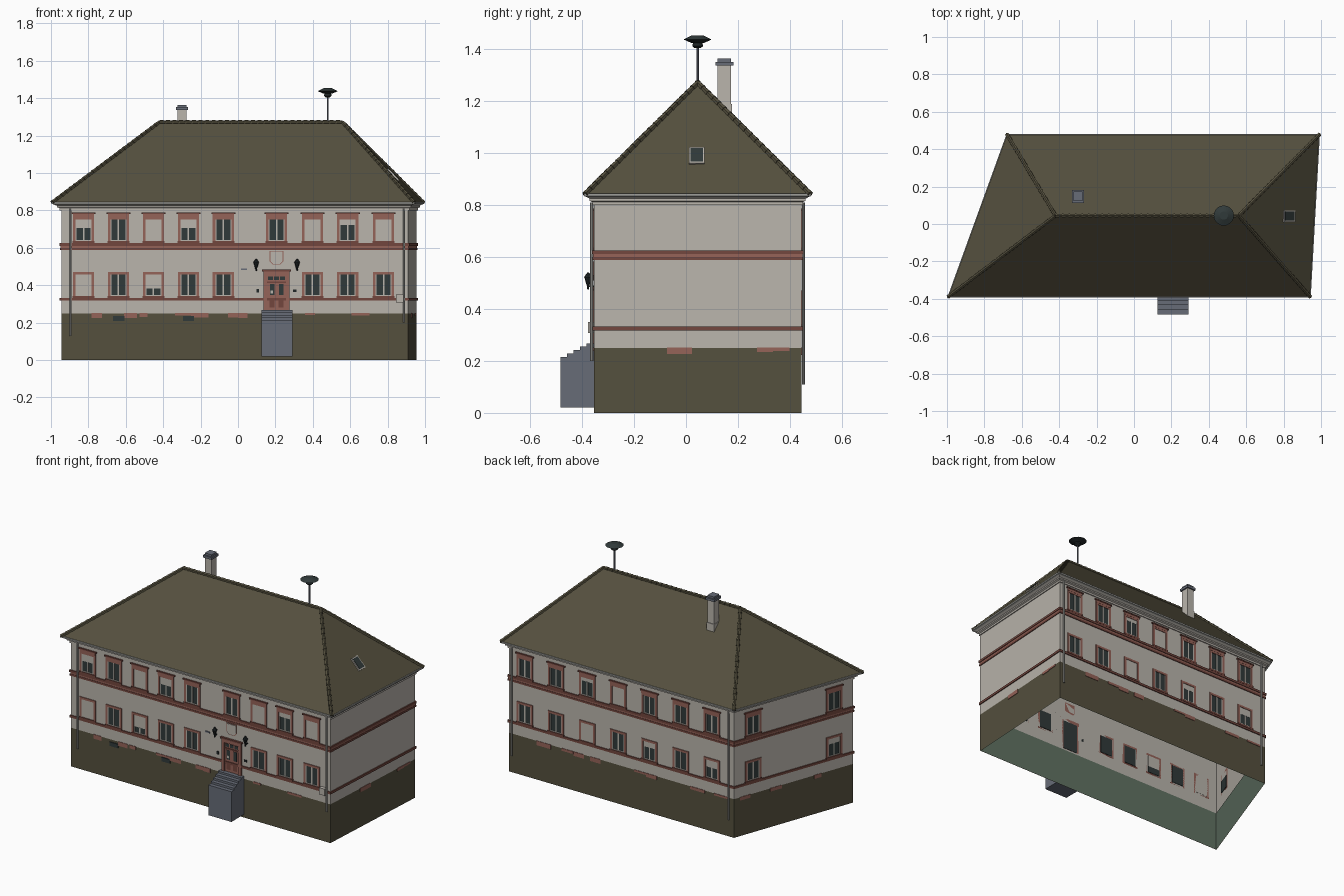
import bpy, bmesh, math, random
from mathutils import Matrix, Vector

cube = bpy.data.objects.get("Cube")
if cube:
    bpy.data.objects.remove(cube)
random.seed(4)


def material(name, r, g, b):
    m = bpy.data.materials.new(name)
    m.use_nodes = True
    m.diffuse_color = (r, g, b, 1)
    m.node_tree.nodes["Principled BSDF"].inputs["Base Color"].default_value = (r, g, b, 1)
    return m


OLIVE = material("olive_brown", 0.09, 0.08, 0.048)
PLASTER = material("pale_plaster", 0.49, 0.46, 0.415)
BRICK = material("brick_red", 0.30, 0.125, 0.098)
DARK_BRICK = material("dark_brick", 0.17, 0.062, 0.048)
STONE = material("blue_grey_stone", 0.135, 0.15, 0.185)
GLASS = material("dark_glass", 0.03, 0.042, 0.042)
LINING = material("green_grey", 0.12, 0.17, 0.125)
METAL = material("pale_metal", 0.34, 0.34, 0.32)
IRON = material("black_iron", 0.014, 0.019, 0.02)


class Part:
    """A mesh gathered from simple solids, each with its own colour."""

    def __init__(self, name):
        self.name, self.bm, self.mats = name, bmesh.new(), []

    def slot(self, mat):
        if mat not in self.mats:
            self.mats.append(mat)
        return self.mats.index(mat)

    def paint(self, verts, mat):
        for f in {f for v in verts for f in v.link_faces}:
            f.material_index = self.slot(mat)

    def box(self, mat, frame, x, y, z):
        size = Matrix.Diagonal((x[1] - x[0], y[1] - y[0], z[1] - z[0], 1))
        mid = Matrix.Translation((sum(x) / 2, sum(y) / 2, sum(z) / 2))
        new = bmesh.ops.create_cube(self.bm, size=1, matrix=frame @ mid @ size)["verts"]
        self.paint(new, mat)
        return new

    def frustum(self, mat, frame, r1, r2, z0, z1, sides=8):
        m = frame @ Matrix.Translation((0, 0, (z0 + z1) / 2))
        new = bmesh.ops.create_cone(self.bm, cap_ends=True, segments=sides, radius1=r1,
                                    radius2=r2, depth=z1 - z0, matrix=m)["verts"]
        self.paint(new, mat)

    def face(self, mat, points):
        f = self.bm.faces.new([self.bm.verts.new(p) for p in points])
        f.material_index = self.slot(mat)

    def loft(self, mat, rings, flip=False):
        """Skin between wall outlines given as (offset, height)."""
        loops = [outline(*r) for r in rings]
        for a, b in zip(loops, loops[1:]):
            for i in range(4):
                j = (i + 1) % 4
                quad = [a[i], a[j], b[j], b[i]]
                self.face(mat, quad[::-1] if flip else quad)

    def finish(self):
        mesh = bpy.data.meshes.new(self.name)
        self.bm.to_mesh(mesh)
        self.bm.free()
        for m in self.mats:
            mesh.materials.append(m)
        ob = bpy.data.objects.new(self.name, mesh)
        bpy.context.collection.objects.link(ob)
        return ob


# Footprint, a skewed quadrilateral, counter-clockwise from front left
CORNERS = [Vector(c) for c in ((-0.945, -0.355), (0.91, -0.355), (0.955, 0.445), (-0.655, 0.445))]
EDGES = [(CORNERS[(i + 1) % 4] - CORNERS[i]).normalized() for i in range(4)]
FRONT, RIGHT, BACK, LEFT = range(4)
WORLD = Matrix()


def outline(offset, z):
    pts = []
    for i, c in enumerate(CORNERS):
        n1, n2 = (Vector((e.y, -e.x)) for e in (EDGES[i - 1], EDGES[i]))
        p = c + (n1 + n2) * offset / (1 + n1.dot(n2))
        pts.append(Vector((p.x, p.y, z)))
    return pts


def wall_frame(i):
    """x runs along the wall, y points inwards, z is up."""
    return Matrix.Translation(CORNERS[i].to_3d()) @ Matrix.Rotation(math.atan2(EDGES[i].y, EDGES[i].x), 4, "Z")


# Plinth and walls, open underneath
plinth = Part("plinth")
plinth.loft(OLIVE, [(0, 0), (0, 0.25)])
plinth.loft(LINING, [(-0.003, 0), (-0.003, 0.25)], flip=True)
plinth.finish()
walls = Part("walls")
walls.loft(PLASTER, [(0, 0.25), (0, 0.82)])
walls.finish()

# String courses
bands = Part("string_courses")
for z0, z1, out in ((0.588, 0.6, 0.005), (0.611, 0.625, 0.007), (0.318, 0.333, 0.006)):
    bands.loft(DARK_BRICK, [(0, z0), (out, z0), (out, z1), (0, z1)])
bands.loft(BRICK, [(0.003, 0.6), (0.003, 0.611)])
bands.finish()

# Cornice and gutter
cornice = Part("cornice")
cornice.loft(PLASTER, [(0, 0.8), (0.006, 0.8), (0.006, 0.812), (0.016, 0.817), (0.016, 0.825), (0.028, 0.832)])
cornice.loft(METAL, [(0.028, 0.832), (0.037, 0.835), (0.037, 0.845), (0.03, 0.845)])
cornice.finish()

# Hipped roof with ridge tiles
roof = Part("roof")
eave = outline(0.034, 0.843)
ridge_l, ridge_r = Vector((-0.42, 0.045, 1.272)), Vector((0.56, 0.045, 1.272))
roof.face(OLIVE, [eave[0], eave[1], ridge_r, ridge_l])
roof.face(OLIVE, [eave[1], eave[2], ridge_r])
roof.face(OLIVE, [eave[2], eave[3], ridge_l, ridge_r])
roof.face(OLIVE, [eave[3], eave[0], ridge_l])
roof.finish()
tiles = Part("ridge_tiles")
for a, b in ((ridge_l, ridge_r), (eave[0], ridge_l), (eave[3], ridge_l), (eave[1], ridge_r), (eave[2], ridge_r)):
    d = b - a
    n = round(d.length / 0.035)
    turn = d.to_track_quat("Z", "Y").to_matrix().to_4x4()
    for k in range(n):
        tiles.frustum(OLIVE, Matrix.Translation(a + d * k / n) @ turn, 0.012, 0.009, 0, d.length / n, 6)
tiles.finish()


def window(part, wall, u, bottom, upper, blind):
    f = wall_frame(wall) @ Matrix.Translation((u, 0, bottom))
    w, h = 0.043, 0.115
    drop = h * (1 - blind)
    if drop > 0:
        part.box(GLASS, f, (-w, w), (-0.001, 0.003), (0, drop))
        part.box(PLASTER, f, (-0.004, 0.004), (-0.003, 0), (0, drop))
        for s in (-1, 1):
            part.box(PLASTER, f, sorted((s * w, s * (w - 0.006))), (-0.003, 0), (0, drop))
        part.box(PLASTER, f, (-w, w), (-0.003, 0), (0, 0.006))
    if blind > 0:
        part.box(PLASTER, f, (-w, w), (-0.002, 0.001), (drop, h))
    for s in (-1, 1):
        part.box(BRICK, f, sorted((s * w, s * (w + 0.014))), (-0.005, 0), (-0.01, h + 0.012))
    part.box(DARK_BRICK, f, (-w - 0.016, w + 0.016), (-0.008, 0), (-0.012, 0))
    part.box(BRICK, f, (-w - 0.014, w + 0.014), (-0.005, 0), (h, h + 0.014))
    if upper:
        top = part.box(BRICK, f, (-w - 0.014, w + 0.014), (-0.006, 0), (h + 0.012, h + 0.028))
        part.box(DARK_BRICK, f, (-w - 0.022, w + 0.022), (-0.009, 0), (h + 0.028, h + 0.036))


# Window rows: positions along each wall and how far each blind is down
front_x = (-0.826, -0.639, -0.452, -0.265, -0.078, 0.206, 0.398, 0.586, 0.778)
back_x = [0.84 - 0.223 * k for k in range(7)]
rows = [
    ("front", FRONT, [x + 0.945 for x in front_x], (0.4, 0, 1, 0.4, 0, 0, 1, 0.25, 1), (1, 0, 0.65, 0, 0, None, 0, 0, 0)),
    ("back", BACK, [0.955 - x for x in back_x], (0, 0, 0.2, 1, 0, 0, 0), (0, 0, 1, 0, 0.3, 0, 0.4)),
    ("left", LEFT, (0.136, 0.715), (0, 0), (0, 0.3)),
]
for side, wall, places, high, low in rows:
    part = Part(side + "_windows")
    for u, b1, b0 in zip(places, high, low):
        window(part, wall, u, 0.637, True, b1)
        if b0 is not None:
            window(part, wall, u, 0.342, False, b0)
    part.finish()

# Front door with surround
door = Part("front_door")
f = wall_frame(FRONT) @ Matrix.Translation((1.151, 0, 0.262))
door.box(BRICK, f, (-0.052, 0.052), (-0.002, 0), (0, 0.19))
door.box(GLASS, f, (-0.052, 0.052), (0.001, 0.003), (0, 0.19))
for s in (-1, 1):
    door.box(BRICK, f, sorted((s * 0.05, s * 0.07)), (-0.009, 0), (0, 0.2))
    door.box(GLASS, f, sorted((s * 0.012, s * 0.036)), (-0.004, 0), (0.085, 0.145))
    door.box(DARK_BRICK, f, sorted((s * 0.01, s * 0.038)), (-0.004, 0), (0.02, 0.07))
for s in (-1, 0, 1):
    door.box(GLASS, f, (s * 0.032 - 0.013, s * 0.032 + 0.013), (-0.004, 0), (0.165, 0.185))
door.box(PLASTER, f, (-0.032, -0.018), (-0.006, 0), (0.095, 0.11))
door.box(DARK_BRICK, f, (-0.052, 0.052), (-0.006, 0), (0.15, 0.158))
door.box(BRICK, f, (-0.07, 0.07), (-0.009, 0), (0.19, 0.212))
door.box(DARK_BRICK, f, (-0.077, 0.077), (-0.013, 0), (0.212, 0.222))
door.finish()

# Entrance steps
steps = Part("entrance_steps")
for k, (y, z) in enumerate(((-0.483, 0.215), (-0.458, 0.229), (-0.433, 0.242), (-0.408, 0.255), (-0.383, 0.267))):
    steps.box(STONE, WORLD, (0.126, 0.291), (y, -0.355 if k == 4 else y + 0.025), (0.02, z))
steps.finish()

# Shield above the door and small wall plates
shield = Part("wall_shield")
for mat, r, out in ((BRICK, 0.037, 0.004), (PLASTER, 0.033, 0.007)):
    shield.box(mat, f, (-r, r), (-out, 0), (0.285 - r * 0.5, 0.285 + r))
    low = shield.box(mat, f, (-r, r), (-out, 0), (0.285 - r, 0.285 - r * 0.5))
    for v in low:
        if v.co.z < 0.547 - r * 0.8:
            v.co.x = 0.206 + (v.co.x - 0.206) * 0.55
shield.finish()
plates = Part("wall_plates")
for x, z, w, h, mat in ((0.033, 0.485, 0.016, 0.004, STONE), (0.106, 0.37, 0.007, 0.01, IRON),
                        (0.304, 0.37, 0.009, 0.006, IRON), (-0.638, 0.222, 0.03, 0.013, GLASS),
                        (-0.265, 0.222, 0.03, 0.013, GLASS)):
    plates.box(mat, WORLD, (x - w, x + w), (-0.36, -0.355), (z - h, z + h))
plates.box(PLASTER, WORLD, (0.845, 0.884), (-0.378, -0.355), (0.307, 0.35))
plates.finish()

# Lanterns either side of the door
lanterns = Part("lanterns")
for x in (0.097, 0.316):
    m = Matrix.Translation((x, -0.377, 0))
    lanterns.frustum(IRON, m, 0.007, 0.014, 0.495, 0.522)
    lanterns.frustum(IRON, m, 0.016, 0.003, 0.522, 0.541)
    lanterns.frustum(IRON, m, 0.003, 0.006, 0.475, 0.495)
    lanterns.box(IRON, m, (-0.003, 0.003), (0, 0.022), (0.484, 0.49))
lanterns.finish()

# Bare brick where the plaster has fallen along the plinth
patches = Part("brick_patches")
for wall, spots in ((FRONT, (0.19, 0.37, 0.44, 0.66, 0.74, 0.93, 0.97, 1.33, 1.6)), (RIGHT, (0.33, 0.66, 0.71)),
                    (BACK, (0.25, 0.42, 0.5, 0.62, 0.95, 1.02, 1.35, 1.52)), (LEFT, (0.08, 0.3, 0.6))):
    for u in spots:
        w = random.uniform(0.02, 0.055)
        patches.box(BRICK, wall_frame(wall), (u - w, u + w), (-0.003, 0), (random.uniform(0.222, 0.242), 0.252))
patches.finish()

# Downpipes
pipes = Part("downpipes")
for x, y, low in ((-0.895, -0.363, 0.13), (0.888, -0.363, 0.2), (0.93, 0.453, 0.11), (-0.62, 0.453, 0.11)):
    pipes.frustum(METAL, Matrix.Translation((x, y, 0)), 0.006, 0.006, low, 0.81)
pipes.finish()

# Chimney
chimney = Part("chimney")
chimney.box(PLASTER, WORLD, (-0.323, -0.275), (0.122, 0.174), (1.1, 1.34))
chimney.box(PLASTER, WORLD, (-0.326, -0.272), (0.118, 0.178), (1.1, 1.19))
chimney.box(STONE, WORLD, (-0.331, -0.267), (0.113, 0.183), (1.337, 1.352))
chimney.box(STONE, WORLD, (-0.323, -0.275), (0.122, 0.174), (1.352, 1.365))
chimney.finish()

# Siren on its mast
siren = Part("roof_siren")
m = Matrix.Translation((0.48, 0.045, 0))
for mat, r1, r2, z0, z1 in ((STONE, 0.005, 0.005, 1.25, 1.41), (IRON, 0.012, 0.021, 1.405, 1.413),
                            (IRON, 0.021, 0.018, 1.413, 1.424), (IRON, 0.022, 0.054, 1.424, 1.438),
                            (GLASS, 0.054, 0.022, 1.438, 1.454)):
    siren.frustum(mat, m, r1, r2, z0, z1, 20)
siren.finish()

# Skylight lying in the right-hand roof slope
skylight = Part("skylight")
slope = (eave[1] + eave[2]) / 2 - ridge_r
m = Matrix.Translation((0.827, 0.042, 0.988)) @ Matrix.Rotation(math.atan2(-slope.z, slope.x), 4, "Y")
skylight.box(PLASTER, m, (-0.043, 0.043), (-0.03, 0.03), (-0.01, 0.008))
skylight.box(GLASS, m, (-0.036, 0.036), (-0.024, 0.024), (0, 0.01))
skylight.finish()
